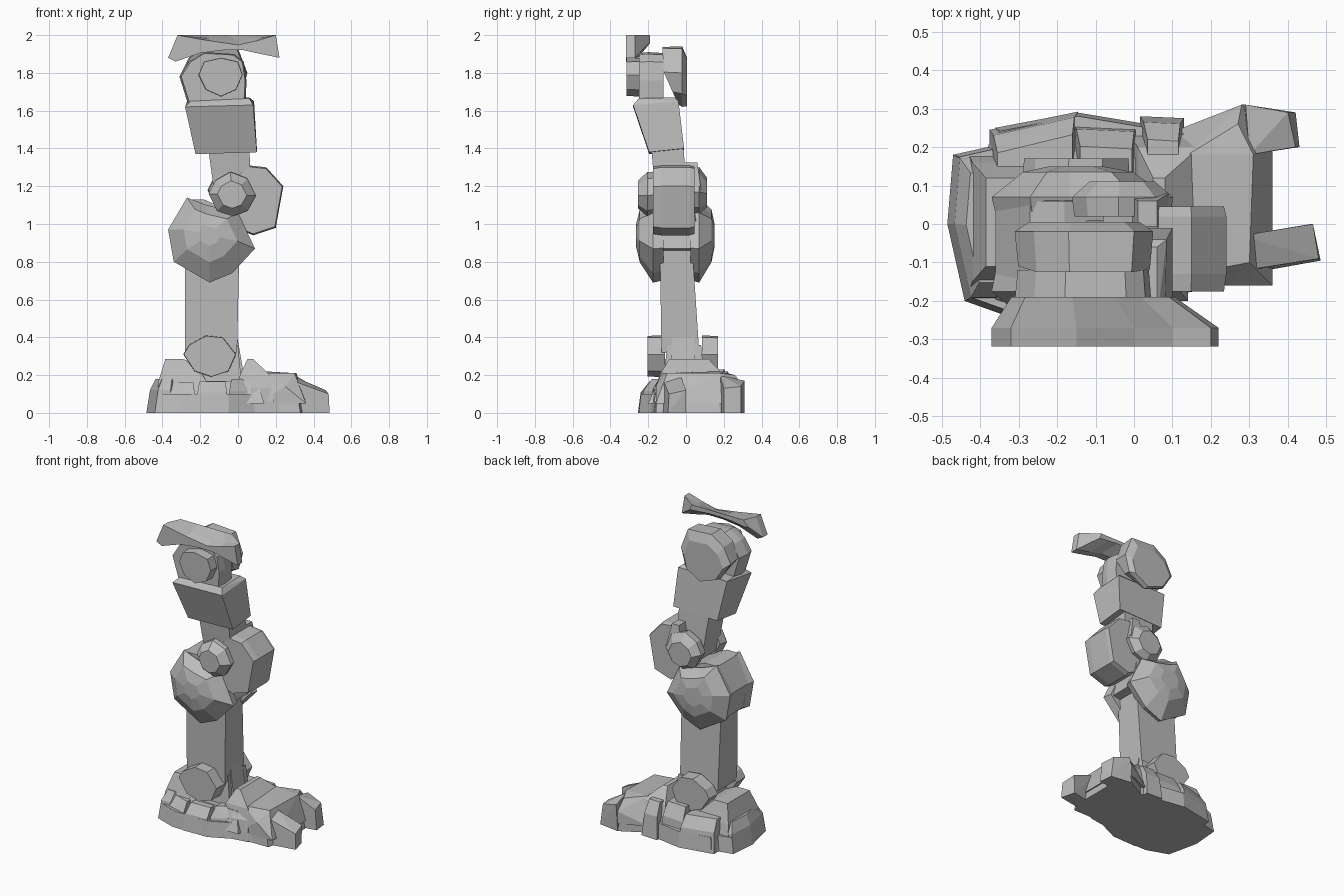
import bpy, bmesh

steel = bpy.data.materials.new("steel_grey")
steel.diffuse_color = (0.5, 0.5, 0.5, 1)


def finish(name, bm):
    bmesh.ops.recalc_face_normals(bm, faces=bm.faces)
    mesh = bpy.data.meshes.new(name)
    bm.to_mesh(mesh)
    bm.free()
    mesh.materials.append(steel)
    obj = bpy.data.objects.new(name, mesh)
    bpy.context.collection.objects.link(obj)
    return obj


def loft(name, profile, axis, stations):
    """Stack a profile along y or z; station = (position, scale, shift_u, shift_v)."""
    bm = bmesh.new()
    cu = sum(p[0] for p in profile) / len(profile)
    cv = sum(p[1] for p in profile) / len(profile)
    rings = []
    for pos, s, du, dv in stations:
        ring = []
        for u, v in profile:
            a, b = cu + (u - cu) * s + du, cv + (v - cv) * s + dv
            ring.append(bm.verts.new((a, pos, b) if axis == 'y' else (a, b, pos)))
        rings.append(ring)
    n = len(profile)
    for r0, r1 in zip(rings, rings[1:]):
        for i in range(n):
            bm.faces.new((r0[i], r0[(i + 1) % n], r1[(i + 1) % n], r1[i]))
    bm.faces.new(rings[0][::-1])
    bm.faces.new(rings[-1])
    return finish(name, bm)


def hull(name, points):
    bm = bmesh.new()
    for p in points:
        bm.verts.new(p)
    res = bmesh.ops.convex_hull(bm, input=bm.verts)
    junk = [g for g in res["geom_interior"] if isinstance(g, bmesh.types.BMVert)]
    bmesh.ops.delete(bm, geom=junk, context='VERTS')
    bmesh.ops.dissolve_limit(bm, angle_limit=0.03, verts=bm.verts, edges=bm.edges)
    return finish(name, bm)


def rect(x0, x1, y0, y1, z):
    return [(x, y, z) for x in (x0, x1) for y in (y0, y1)]


def block(name, low, high):
    """Tapered block between two rectangles (x0, x1, y0, y1, z)."""
    return hull(name, rect(*low) + rect(*high))


# Foot: sole, heel, instep and toes
sole = [(-.485, 0), (-.47, .18), (-.38, .2), (-.36, .25), (-.15, .29), (.03, .26),
        (.15, .24), (.28, .31), (.36, .18), (.36, -.05), (.33, -.16), (.22, -.16),
        (.1, -.18), (-.05, -.25), (-.3, -.25), (-.44, -.2)]
loft("sole", sole, 'z', [(0, 1, 0, 0), (.1, .96, 0, 0)])
heel = [(-.485, 0), (-.47, .18), (-.42, .18), (-.34, .12), (-.34, -.15), (-.37, -.2), (-.44, -.2)]
loft("heel_cap", heel, 'z', [(0, 1, 0, 0), (.12, .95, .015, 0), (.18, .75, .03, 0)])
hull("heel_block", rect(-.43, -.16, -.18, .18, .08) + rect(-.42, -.17, -.15, .16, .17)
     + rect(-.385, -.29, -.11, .12, .285) + rect(-.28, -.21, -.1, .1, .25))
block("midfoot", (-.36, .14, -.2, .23, .05), (-.28, .1, -.15, .17, .17))
hull("instep", rect(-.02, .19, -.17, .24, .06) + rect(.01, .17, -.14, .2, .2)
     + rect(.05, .08, -.09, .12, .285))
hull("forefoot", rect(.1, .36, -.16, .24, .05) + [(.28, .31, .05), (.28, .31, .13),
     (.14, .18, .22), (.27, .26, .2), (.31, .18, .21), (.3, -.1, .21), (.14, -.13, .21),
     (.25, -.16, .14)])
hull("toe_front", [(.28, -.04, 0), (.46, 0, 0), (.485, -.095, 0), (.29, -.13, 0),
                   (.28, -.03, .2), (.465, 0, .12), (.48, -.09, .1), (.29, -.12, .17)])
hull("toe_back", [(.28, .31, 0), (.42, .29, 0), (.43, .2, 0), (.3, .18, 0),
                  (.29, .31, .17), (.4, .29, .14), (.42, .2, .13), (.3, .18, .2)])


# Slanted plates along both edges of the foot: x range, edge y at each end, height
def foot_plate(name, x0, x1, ya, yb, h):
    s = 1 if ya > 0 else -1
    hull(name, [(x0, s * .1, 0), (x1, s * .1, 0), (x0, ya, 0), (x1, yb, 0),
                (x0 + .01, ya - s * .015, h * .65), (x1 - .01, yb - s * .015, h * .65),
                (x0 + .02, ya - s * .06, h), (x1 - .015, yb - s * .06, h),
                (x0 + .02, s * .1, h), (x1 - .015, s * .1, h)])


for i, p in enumerate([(-.37, -.22, -.21, -.25, .16), (-.225, -.05, -.255, -.25, .165),
                       (-.055, .06, -.24, -.19, .18), (.06, .19, -.19, -.17, .2),
                       (-.375, -.145, .245, .292, .2), (-.16, .01, .262, .255, .23),
                       (.015, .13, .28, .275, .22)]):
    foot_plate(f"foot_plate_{i}", *p)

# Ankle: side discs and core
ankle = [(-.29, .31), (-.26, .36), (-.17, .41), (-.08, .4), (-.01, .31), (-.05, .22), (-.14, .19), (-.23, .22)]
loft("front_ankle_disc", ankle, 'y', [(-.205, .98, 0, 0), (-.11, 1, 0, 0)])
loft("back_ankle_disc", ankle, 'y', [(.085, 1, 0, 0), (.17, .97, 0, 0)])
block("ankle_core", (-.24, .02, -.12, .1, .15), (-.2, 0, -.1, .08, .36))
block("ankle_peg", (-.08, .04, -.09, .05, .15), (-.05, -.01, -.07, .04, .44))

# Shin, leaning slightly towards the front
block("shin", (-.28, -.005, -.13, .07, .32), (-.28, .01, -.14, .025, 1.0))

# Knee: faceted domes on either side of a central block
knee = [(-.37, .97), (-.27, 1.14), (-.17, 1.1), (.0, 1.06), (.09, .87), (-.03, .74), (-.15, .69), (-.34, .8)]
loft("front_knee_dome", knee, 'y', [(-.12, .95, 0, 0), (-.175, 1, 0, 0), (-.245, .62, 0, .02), (-.265, .25, 0, .02)])
loft("back_knee_dome", knee, 'y', [(.025, .95, 0, 0), (.07, 1, 0, 0), (.135, .62, 0, .02), (.15, .3, 0, .02)])
hull("knee_core", rect(-.33, .06, -.16, .06, .87) + rect(-.36, -.34, -.17, .07, .97)
     + rect(-.27, -.18, -.17, .06, 1.13) + rect(-.1, .02, -.16, .05, 1.04)
     + rect(-.33, -.25, -.16, .06, .81))
calf = [(-.08, 1.2), (.06, 1.31), (.15, 1.3), (.24, 1.2), (.2, .98), (.08, .94), (-.06, 1.0)]
loft("calf_block", calf, 'y', [(-.175, .96, 0, 0), (-.13, 1, 0, 0), (.02, 1, 0, 0), (.045, .96, 0, 0)])
joint = [(-.155, 1.17), (-.12, 1.24), (-.04, 1.285), (.05, 1.25), (.095, 1.16), (.05, 1.08), (-.03, 1.05), (-.11, 1.08)]
loft("front_knee_joint", joint, 'y', [(-.14, .95, 0, 0), (-.205, 1, 0, -.01), (-.255, .62, 0, -.01)])
loft("back_knee_joint", joint, 'y', [(.02, 1, 0, .01), (.07, 1.05, 0, .01), (.11, .68, 0, 0)])
block("knee_tendon", (-.02, .09, -.03, .08, 1.18), (.01, .06, -.01, .06, 1.325))

# Thigh: neck and main box with a chamfered lid
block("thigh_neck", (-.12, .07, -.16, .01, 1.12), (-.16, .06, -.185, -.015, 1.42))
hull("thigh_box", [(-.225, -.195, 1.37), (.1, -.195, 1.38), (.1, -.01, 1.4), (-.22, -.01, 1.39),
                   (-.28, -.28, 1.62), (.08, -.28, 1.63), (.085, -.04, 1.65), (-.27, -.04, 1.65),
                   (-.25, -.25, 1.65), (.06, -.25, 1.665), (.06, -.06, 1.67)])

# Hip: body, round front boss and large faceted back disc
body = [(-.26, 1.62), (-.31, 1.78), (-.26, 1.86), (-.18, 1.91), (-.02, 1.9), (.03, 1.86), (.045, 1.76), (.04, 1.62)]
loft("hip_body", body, 'y', [(-.25, .95, 0, 0), (-.2, 1, 0, 0), (-.12, .96, 0, 0)])
boss = [(-.21, 1.79), (-.18, 1.86), (-.09, 1.88), (0, 1.86), (.025, 1.79), (-.01, 1.71), (-.09, 1.675), (-.17, 1.71)]
loft("hip_boss", boss, 'y', [(-.315, .98, 0, 0), (-.22, 1, 0, 0)])
hip = [(-.31, 1.77), (-.26, 1.87), (-.17, 1.93), (0, 1.92), (.05, 1.79), (.02, 1.68), (-.1, 1.61), (-.24, 1.66)]
disc = loft("hip_back_disc", hip, 'y', [(-.125, .95, 0, .015), (-.02, 1, 0, .01), (.005, .8, 0, -.02)])
for v in disc.data.vertices:  # lean the front face back towards the bottom
    if v.index < 8:
        v.co.y += max(0, 1.82 - v.co.z) * .45

# Waist guard: arched bar with a dipped front edge and a sloping back
guard = [(-.32, 2), (-.37, 1.88), (-.33, 1.86), (-.2, 1.905), (-.08, 1.92), (.03, 1.92),
         (.12, 1.9), (.22, 1.88), (.2, 2), (.1, 1.97), (0, 1.948), (-.15, 1.97)]
bar = loft("waist_guard", guard, 'y', [(-.318, 1, 0, 0), (-.27, 1, 0, 0), (-.19, 1, 0, 0)])
n = len(guard)
for i, v in enumerate(bar.data.vertices):
    if i % n in (9, 10, 11):  # top edge rises to the back
        v.co.z += (2 - v.co.z) * (0, .4, 1)[i // n]
    if i >= 2 * n:  # rear ring narrows and rises
        v.co.x = -.11 + (v.co.x + .08) * .72
        v.co.z = 2 - (2 - v.co.z) * .3
